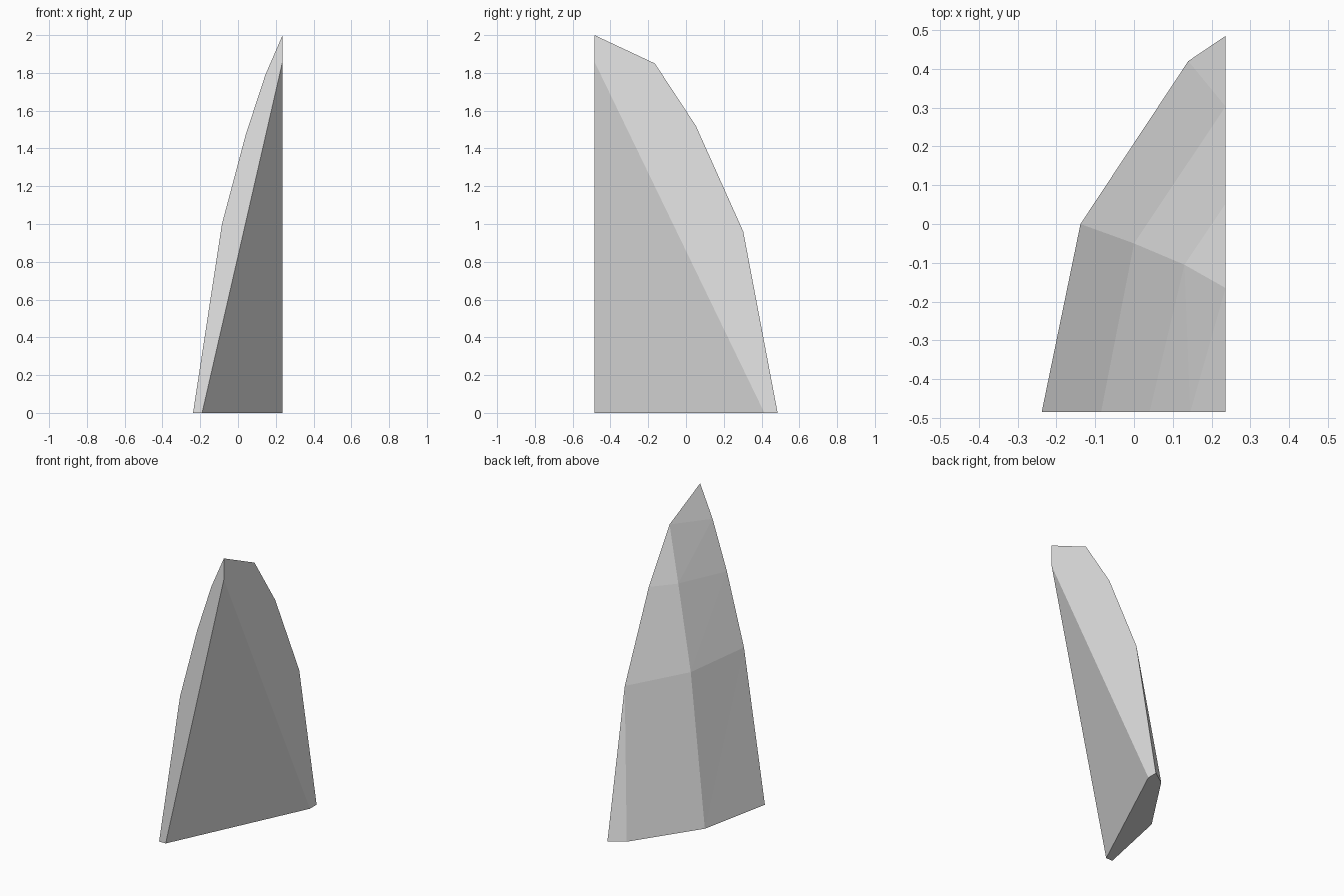
import bpy
import bmesh

cube = bpy.data.objects.get("Cube")
if cube:
    bpy.data.objects.remove(cube, do_unlink=True)

# Flat cut planes of the shard: one at the front, one on the +x side
FRONT, SIDE = -0.485, 0.236

stone = bpy.data.materials.new("light_grey_stone")
stone.use_nodes = True
grey = (0.8, 0.8, 0.8, 1)
stone.diffuse_color = grey
stone.node_tree.nodes["Principled BSDF"].inputs["Base Color"].default_value = grey

bm = bmesh.new()


def points(coords):
    return [bm.verts.new(c) for c in coords]


# Rising outlines: front edge, ridge of the outer shell, side edge
front = points((x, FRONT, z) for x, z in
               [(-0.238, 0), (-0.085, 1.0), (0.04, 1.47), (0.145, 1.79)])
ridge = points([(-0.138, 0, 0), (0, -0.05, 0.98), (0.13, -0.105, 1.51)])
side = points((SIDE, y, z) for y, z in
              [(0.485, 0), (0.303, 0.96), (0.052, 1.52), (-0.165, 1.85)])
apex, = points([(SIDE, FRONT, 2)])
back, = points([(0.14, 0.42, 0)])
ridge.append(side[-1])

# Corners of the sloping inner face
inner_front, inner_side, inner_top = points(
    [(-0.19, FRONT, 0), (SIDE, 0.415, 0), (SIDE, FRONT, 1.86)])

# Faceted outer shell, row by row
for i in range(3):
    bm.faces.new((front[i], ridge[i], front[i + 1]))
    bm.faces.new((front[i + 1], ridge[i], ridge[i + 1]))
bm.faces.new((ridge[0], back, side[1], ridge[1]))
bm.faces.new((back, side[0], side[1]))
bm.faces.new((ridge[1], side[1], side[2], ridge[2]))
bm.faces.new((ridge[2], side[2], side[3]))
bm.faces.new((front[3], side[3], apex))

# Rim strips, inner face and base
bm.faces.new(front + [apex, inner_top, inner_front])
bm.faces.new(side + [apex, inner_top, inner_side])
bm.faces.new((inner_front, inner_side, inner_top))
bm.faces.new((front[0], ridge[0], back, side[0], inner_side, inner_front))

bmesh.ops.recalc_face_normals(bm, faces=bm.faces[:])
mesh = bpy.data.meshes.new("shell_shard")
bm.to_mesh(mesh)
bm.free()
mesh.materials.append(stone)
shard = bpy.data.objects.new("shell_shard", mesh)
bpy.context.collection.objects.link(shard)
